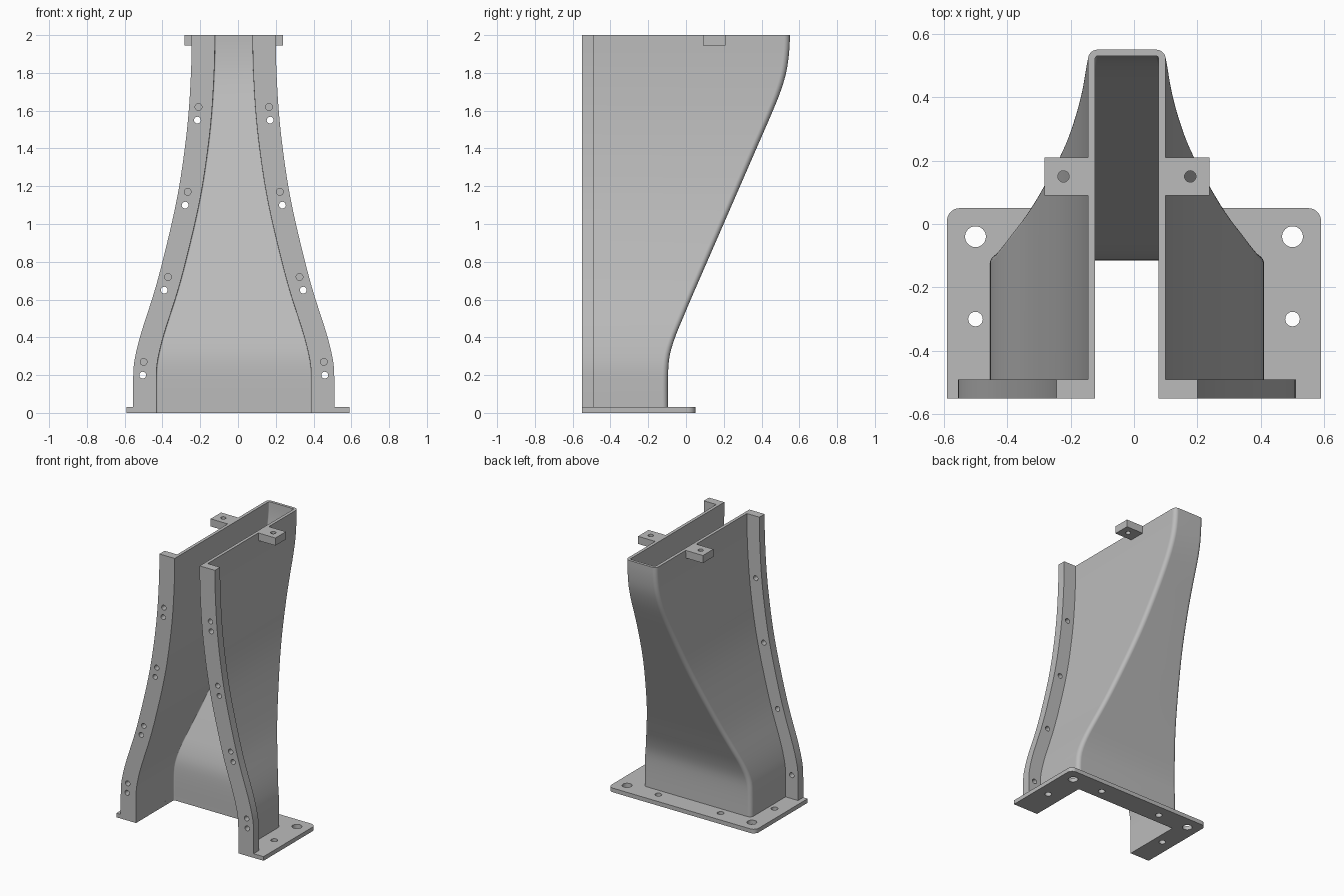
import bpy, bmesh, math
from mathutils import Matrix, Vector

if "Cube" in bpy.data.objects:
    bpy.data.objects.remove(bpy.data.objects["Cube"], do_unlink=True)

CX = -0.0225            # centre line of the duct
FRONT, LIP = -0.55, -0.49
WALL, FLANGE, PLATE = 0.0225, 0.1, 0.03

grey = bpy.data.materials.new("light_grey")
grey.use_nodes = True
grey.diffuse_color = (0.5, 0.5, 0.5, 1)
grey.node_tree.nodes["Principled BSDF"].inputs["Base Color"].default_value = (0.5, 0.5, 0.5, 1)

# Height profiles: (z, half width) and (z, back depth)
WIDTH = [(0, .4325), (.2, .432), (.27, .427), (.4, .397), (.65, .318), (.85, .265),
         (1.1, .2075), (1.3, .173), (1.55, .1425), (1.8, .1265), (2, .1225)]
BACK = [(0, -.095), (.2, -.095), (.3, -.087), (.4, -.058), (.5, -.017), (.6, .025),
        (1, .199), (1.4, .373), (1.6, .46), (1.7, .5), (1.8, .53), (1.9, .545), (2, .55)]


def smooth_at(keys, z):
    """Cubic interpolation through the keys."""
    n = len(keys)

    def slope(i):
        a, b = keys[max(i - 1, 0)], keys[min(i + 1, n - 1)]
        return 0 if i in (0, n - 1) else (b[1] - a[1]) / (b[0] - a[0])
    i = max(k for k in range(n - 1) if keys[k][0] <= z)
    (z0, v0), (z1, v1) = keys[i], keys[i + 1]
    h = z1 - z0
    t = (z - z0) / h
    return (v0 * (1 + 2 * t) * (1 - t) ** 2 + slope(i) * h * t * (1 - t) ** 2
            + v1 * t * t * (3 - 2 * t) + slope(i + 1) * h * t * t * (t - 1))


def corner(x, y, r, steps=6):
    """Rounded back corner on the +x side, running from side to back."""
    return [(x - r + r * math.cos(a), y - r + r * math.sin(a))
            for a in (math.pi / 2 * k / steps for k in range(steps + 1))]


def mirrored(half):
    return half + [(-x, y) for x, y in reversed(half)]


def inner_outline(z):
    w, b = smooth_at(WIDTH, z) - WALL, smooth_at(BACK, z) - 0.02
    return mirrored([(w, FRONT)] + corner(w, b, 0.008))


def duct_section(z):
    w, b = smooth_at(WIDTH, z), smooth_at(BACK, z)
    outer = [(w + FLANGE, FRONT), (w + FLANGE, LIP), (w, LIP)] + corner(w, b, 0.03)
    loop = mirrored(outer) + inner_outline(z)[::-1]
    return [(x + CX, y, z) for x, y in loop]


def loft(name, rings):
    """Solid skinned through matching closed rings."""
    bm = bmesh.new()
    rows = [[bm.verts.new(p) for p in ring] for ring in rings]
    n = len(rows[0])
    for low, high in zip(rows, rows[1:]):
        for i in range(n):
            j = (i + 1) % n
            bm.faces.new((low[i], low[j], high[j], high[i]))
    bm.faces.new(rows[0][::-1])
    bm.faces.new(rows[-1])
    bmesh.ops.recalc_face_normals(bm, faces=bm.faces)
    return finish_mesh(name, bm)


def finish_mesh(name, bm):
    mesh = bpy.data.meshes.new(name)
    bm.to_mesh(mesh)
    bm.free()
    mesh.materials.append(grey)
    obj = bpy.data.objects.new(name, mesh)
    bpy.context.collection.objects.link(obj)
    return obj


def drill(obj, holes, axis):
    """Cut round holes given as (centre, radius, length)."""
    bm = bmesh.new()
    turn = Matrix.Rotation(math.pi / 2, 4, "X") if axis == "Y" else Matrix()
    for centre, r, length in holes:
        bmesh.ops.create_cone(bm, cap_ends=True, segments=24, radius1=r, radius2=r,
                              depth=length, matrix=Matrix.Translation(Vector(centre)) @ turn)
    cutter = finish_mesh("hole_cutter", bm)
    cutter.hide_render = True
    mod = obj.modifiers.new("holes", "BOOLEAN")
    mod.operation, mod.solver, mod.object = "DIFFERENCE", "EXACT", cutter
    activate(obj)
    bpy.ops.object.modifier_apply(modifier=mod.name)
    bpy.data.objects.remove(cutter, do_unlink=True)


def activate(obj):
    bpy.ops.object.select_all(action="DESELECT")
    obj.select_set(True)
    bpy.context.view_layer.objects.active = obj


def shade(obj):
    activate(obj)
    bpy.ops.object.shade_smooth_by_angle(angle=math.radians(30))
    mod = obj.modifiers.new("even_shading", "WEIGHTED_NORMAL")
    mod.keep_sharp = True


# Curved duct with front flanges
STEPS = 56
duct = loft("duct_shell", [duct_section(PLATE + (2 - PLATE) * k / STEPS) for k in range(STEPS + 1)])

# Flange holes: a through hole and a blind hole above it, four pairs per side
flange_holes = []
for k in range(4):
    for z, length in ((0.2 + 0.45 * k, 0.3), (0.27 + 0.45 * k, 0.08)):
        for side in (-1, 1):
            x = CX + side * (smooth_at(WIDTH, z) + FLANGE / 2)
            flange_holes.append(((x, FRONT, z), 0.018, length))
drill(duct, flange_holes, "Y")
shade(duct)

# Base plate, open along the duct's inside
plate_outline = mirrored([(0.59, FRONT)] + corner(0.59, 0.05, 0.04))
plate_outline += [(x + CX, y) for x, y in inner_outline(0)[::-1]]
plate = loft("base_plate", [[(x, y, z) for x, y in plate_outline] for z in (0, PLATE)])
plate_holes = []
for side in (-1, 1):
    for x, y, r in ((0.5, -0.04, 0.033), (0.5, -0.3, 0.023), (0.25, -0.04, 0.023)):
        plate_holes.append(((side * x, y, 0), r, 0.2))
drill(plate, plate_holes, "Z")
shade(plate)

# Mounting lugs at the top
for side, name in ((1, "left_lug"), (-1, "right_lug")):
    xs = [CX + side * 0.121, CX + side * 0.26]
    outline = [(xs[0], 0.09), (xs[1], 0.09), (xs[1], 0.21), (xs[0], 0.21)]
    lug = loft(name, [[(x, y, z) for x, y in outline] for z in (1.945, 2)])
    drill(lug, [((CX + side * 0.2, 0.15, 2), 0.018, 0.3)], "Z")
    shade(lug)
